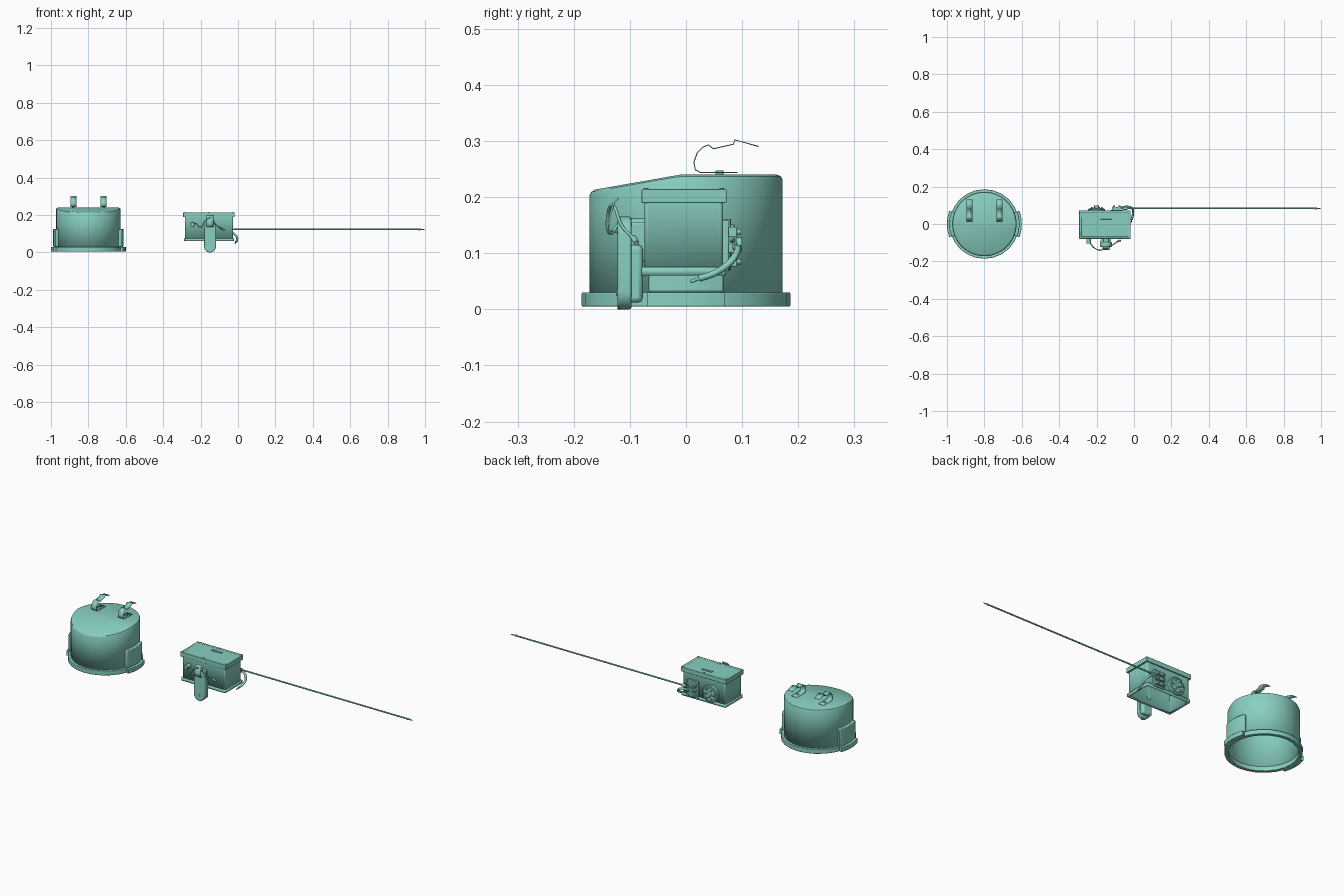
import bpy, bmesh, math
from math import sin, cos, pi, radians
from mathutils import Matrix, Vector

if "Cube" in bpy.data.objects:
    bpy.data.objects.remove(bpy.data.objects["Cube"])

teal = bpy.data.materials.new("teal")
teal.use_nodes = True
colour = (0.25, 0.63, 0.54, 1)
teal.diffuse_color = colour
teal.node_tree.nodes["Principled BSDF"].inputs["Base Color"].default_value = colour


def finish(name, bm, bevel=0, wall=0):
    bmesh.ops.recalc_face_normals(bm, faces=bm.faces)
    mesh = bpy.data.meshes.new(name)
    bm.to_mesh(mesh)
    bm.free()
    ob = bpy.data.objects.new(name, mesh)
    bpy.context.collection.objects.link(ob)
    mesh.materials.append(teal)
    if bevel:
        mod = ob.modifiers.new("bevel", 'BEVEL')
        mod.width, mod.segments = bevel, 2
        mod.limit_method, mod.angle_limit = 'ANGLE', radians(40)
    if wall:
        mod = ob.modifiers.new("wall", 'SOLIDIFY')
        mod.thickness, mod.offset = wall, -1
    bpy.ops.object.select_all(action='DESELECT')
    ob.select_set(True)
    bpy.context.view_layer.objects.active = ob
    bpy.ops.object.shade_smooth_by_angle(angle=radians(35))
    return ob


def box(name, lo, hi, bevel=0, wall=0, drop=(), recess=0):
    """Box between two corners; drop holds the z directions of removed faces."""
    lo, hi = Vector(lo), Vector(hi)
    bm = bmesh.new()
    bmesh.ops.create_cube(bm, size=1, matrix=Matrix.Translation((lo + hi) / 2) @ Matrix.Diagonal((*(hi - lo), 1)))
    gone = [f for f in bm.faces if round(f.normal.z) in drop and abs(f.normal.z) > 0.5]
    bmesh.ops.delete(bm, geom=gone, context='FACES')
    if recess:
        top = max(bm.faces, key=lambda f: f.calc_center_median().z)
        bmesh.ops.inset_region(bm, faces=[top], thickness=0.014)
        bmesh.ops.inset_region(bm, faces=[top], thickness=0.002, depth=-recess)
    return finish(name, bm, bevel, wall)


def rod(name, a, b, radius, tip=None, sides=24, bevel=0):
    a, b = Vector(a), Vector(b)
    turn = (b - a).to_track_quat('Z', 'Y').to_matrix().to_4x4()
    bm = bmesh.new()
    bmesh.ops.create_cone(bm, cap_ends=True, segments=sides, radius1=radius,
                          radius2=radius if tip is None else tip, depth=(b - a).length,
                          matrix=Matrix.Translation((a + b) / 2) @ turn)
    return finish(name, bm, bevel)


def extrude(name, points, step, bevel=0):
    bm = bmesh.new()
    face = bm.faces.new([bm.verts.new(p) for p in points])
    out = bmesh.ops.extrude_face_region(bm, geom=[face])
    bmesh.ops.translate(bm, vec=step, verts=[v for v in out["geom"] if isinstance(v, bmesh.types.BMVert)])
    return finish(name, bm, bevel)


def arc_block(name, angle, half, r0, r1, z0, z1, n=8, bevel=0):
    """Curved block around the can axis."""
    turns = [angle - half + 2 * half * i / n for i in range(n + 1)]
    pts = [(CX + r1 * cos(t), r1 * sin(t), z0) for t in turns]
    pts += [(CX + r0 * cos(t), r0 * sin(t), z0) for t in reversed(turns)]
    return extrude(name, pts, (0, 0, z1 - z0), bevel)


def strip(name, x, width, path, thick):
    """Bent sheet strip following a y, z path."""
    bm = bmesh.new()
    rows = [[bm.verts.new((x + s * width / 2, y, z)) for s in (-1, 1)] for y, z in path]
    for p, q in zip(rows, rows[1:]):
        bm.faces.new((p[0], p[1], q[1], q[0]))
    return finish(name, bm, 0, thick)


def tube(name, points, radius):
    curve = bpy.data.curves.new(name, 'CURVE')
    curve.dimensions, curve.bevel_depth, curve.use_fill_caps = '3D', radius, True
    curve.resolution_u, curve.bevel_resolution = 8, 3
    line = curve.splines.new('BEZIER')
    line.bezier_points.add(len(points) - 1)
    for bp, p in zip(line.bezier_points, points):
        bp.co = p
        bp.handle_left_type = bp.handle_right_type = 'AUTO'
    curve.materials.append(teal)
    ob = bpy.data.objects.new(name, curve)
    bpy.context.collection.objects.link(ob)


# Round housing: open below, roof sloping down toward the front
CX = -0.8
bm = bmesh.new()
N = 48
rings = [[bm.verts.new((CX + r * cos(2 * pi * i / N), r * sin(2 * pi * i / N), z)) for i in range(N)]
         for r, z in ((0.172, 0.012), (0.172, 0.231), (0.169, 0.237), (0.162, 0.24))]
for p, q in zip(rings, rings[1:]):
    for i in range(N):
        j = (i + 1) % N
        bm.faces.new((p[i], p[j], q[j], q[i]))
bm.faces.new(rings[-1])
cap = [f for f in bm.faces if len(f.verts) == N]
bmesh.ops.bisect_plane(bm, geom=cap + list(cap[0].edges) + list(cap[0].verts),
                       plane_co=(0, -0.01, 0), plane_no=(0, 1, 0))
for v in bm.verts:
    if v.co.z > 0.1:
        v.co.z -= max(0, -0.01 - v.co.y) * 0.175
finish("housing_can", bm, wall=0.004)

# Base flange
bm = bmesh.new()
N = 24
loops = [[bm.verts.new((CX + r * cos(2 * pi * i / N), r * sin(2 * pi * i / N), z)) for i in range(N)]
         for r, z in ((0.168, 0.005), (0.186, 0.005), (0.186, 0.03), (0.168, 0.03))]
for k in range(4):
    p, q = loops[k], loops[(k + 1) % 4]
    for i in range(N):
        j = (i + 1) % N
        bm.faces.new((p[i], p[j], q[j], q[i]))
finish("housing_flange", bm, 0.002)

# Side lugs and spring clips
CLIP = [(0.092, 0.243), (0.025, 0.243), (0.016, 0.248), (0.013, 0.262), (0.019, 0.279), (0.03, 0.29),
        (0.04, 0.294), (0.049, 0.287), (0.084, 0.295), (0.086, 0.303), (0.13, 0.291)]
for side, angle, x in (("left", 0, -0.718), ("right", pi, -0.88)):
    arc_block(side + "_lug", angle, 0.37, 0.169, 0.188, 0.03, 0.126, bevel=0.004)
    arc_block(side + "_flange_tab", angle, 0.36, 0.17, 0.2, 0.005, 0.03, bevel=0.002)
    strip(side + "_spring_clip", x, 0.032, CLIP, 0.002)
    rod(side + "_clip_rivet", (x, 0.06, 0.24), (x, 0.06, 0.247), 0.007)

# Control box: hollow walls, lid and lower rim
box("box_walls", (-0.283, -0.074, 0.065), (-0.027, 0.066, 0.2), 0.006, 0.004, drop=(-1,))
box("box_lid", (-0.293, -0.079, 0.189), (-0.018, 0.072, 0.214), 0.006, recess=0.003)
box("box_rim", (-0.288, -0.079, 0.06), (-0.022, 0.071, 0.075), 0.004, 0.008, drop=(-1, 1))
box("lid_slot_plate", (-0.18, 0.025, 0.21), (-0.12, 0.037, 0.2145), 0.001)
for x in (-0.286, -0.156, -0.025):
    for y in (-0.071, 0.064):
        rod("lid_screw", (x, y, 0.21), (x, y, 0.2165), 0.004, sides=12)

# Front handle: rounded plate on a block, with a bent strap above
R, PX = 0.032, -0.15
outline = [(PX + R * cos(t), z + R * sin(t))
           for z, start in ((0.133, 0), (0.032, pi)) for t in [start + pi * i / 12 for i in range(13)]]
extrude("handle_plate", [(x, -0.122, z) for x, z in outline], (0, 0.025, 0), 0.004)
box("handle_block", (-0.178, -0.104, 0.012), (-0.122, -0.077, 0.115), 0.008)
box("handle_mount", (-0.165, -0.1, 0.085), (-0.135, -0.07, 0.155), 0.004)
strip("handle_strap", PX, 0.036, [(-0.122, 0.135), (-0.138, 0.14), (-0.139, 0.16), (-0.13, 0.19), (-0.122, 0.199)], 0.003)
rod("handle_pin", (PX, -0.124, 0.03), (PX, -0.118, 0.03), 0.006, sides=16)

# Front wire with its end fittings
tube("front_wire", [(-0.243, -0.085, 0.15), (-0.225, -0.115, 0.155), (-0.2, -0.135, 0.135), (-0.17, -0.138, 0.175),
                    (-0.145, -0.13, 0.185), (-0.12, -0.115, 0.15), (-0.085, -0.092, 0.125)], 0.0028)
rod("wire_socket", (-0.243, -0.07, 0.15), (-0.243, -0.105, 0.15), 0.012, bevel=0.002)
rod("wire_end", (-0.09, -0.094, 0.128), (-0.072, -0.088, 0.118), 0.005, sides=12)

# Rear dial
DX, DZ = -0.2, 0.115
for name, r, y in (("dial_base", 0.046, 0.08), ("dial_ring", 0.037, 0.086), ("dial_hub", 0.013, 0.1)):
    rod(name, (DX, 0.064, DZ), (DX, y, DZ), r, sides=32, bevel=0.002)
for i in range(6):
    t = pi * i / 3
    x, z = DX + 0.027 * cos(t), DZ + 0.027 * sin(t)
    rod("dial_stud", (x, 0.08, z), (x, 0.092, z), 0.004, sides=12)

# Rear terminal blocks holding the probe
box("terminal_plate", (-0.125, 0.064, 0.068), (-0.06, 0.076, 0.158), 0.002)
for z in (0.085, 0.11, 0.138):
    box("terminal_block", (-0.118, 0.07, z - 0.009), (-0.066, 0.091, z + 0.009), 0.002)
    for x in (-0.106, -0.078):
        rod("terminal_screw", (x, 0.085, z), (x, 0.098, z), 0.005, sides=12)

# Long probe rod
rod("probe_rod", (-0.11, 0.083, 0.123), (0.97, 0.083, 0.123), 0.004, sides=16)
rod("probe_tip", (0.965, 0.083, 0.123), (1.0, 0.083, 0.123), 0.0055, 0.001, sides=16)
rod("probe_collar", (-0.06, 0.083, 0.123), (-0.035, 0.083, 0.123), 0.008, sides=16)

# Cable curling round the side of the box
tube("side_cable", [(-0.07, 0.088, 0.11), (-0.03, 0.092, 0.105), (-0.007, 0.078, 0.083),
                    (-0.006, 0.05, 0.064), (-0.012, 0.024, 0.055)], 0.0058)
tube("cable_core", [(-0.012, 0.026, 0.0555), (-0.015, 0.008, 0.049)], 0.003)
# Foot edge of the handle resting on the ground
rod("handle_foot", (PX, -0.122, 0.006), (PX, -0.112, 0.006), 0.006, sides=16)
